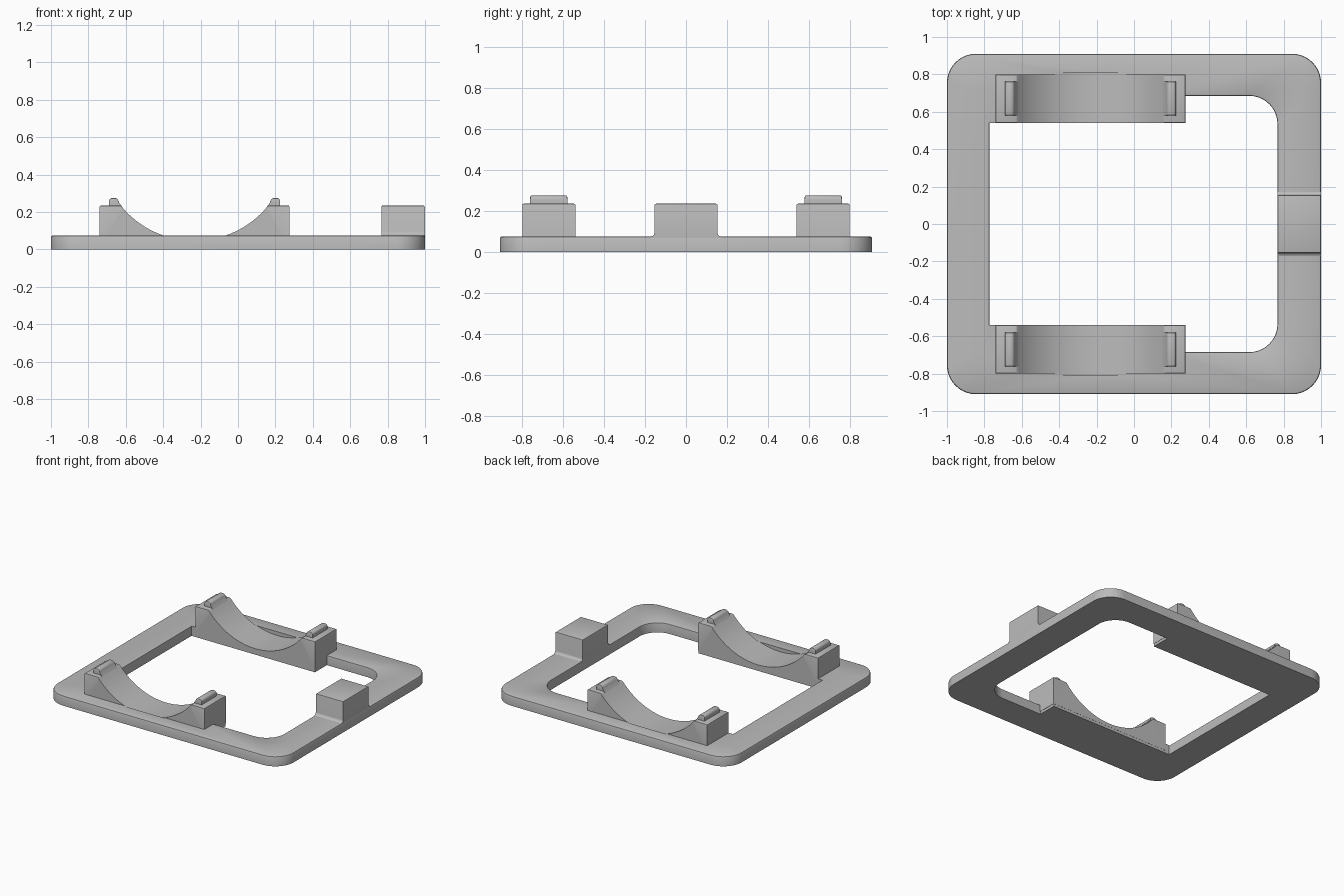
import bpy, bmesh
from math import sin, cos, pi, asin

if "Cube" in bpy.data.objects:
    bpy.data.objects.remove(bpy.data.objects["Cube"])

grey = bpy.data.materials.new("plain grey")
grey.use_nodes = True
colour = (0.5, 0.5, 0.5, 1)
grey.diffuse_color = colour
grey.node_tree.nodes["Principled BSDF"].inputs["Base Color"].default_value = colour

T = 0.075              # plate thickness
TOP = 0.235            # height of saddles and stop block
CX = -0.2325           # centre line of the saddles
AXIS, R = 0.554, 0.5076  # saddle bore height and radius


def finish(bm, name):
    bmesh.ops.recalc_face_normals(bm, faces=bm.faces)
    mesh = bpy.data.meshes.new(name)
    bm.to_mesh(mesh)
    bm.free()
    mesh.materials.append(grey)
    ob = bpy.data.objects.new(name, mesh)
    bpy.context.collection.objects.link(ob)
    return ob


def smooth(ob):
    bpy.ops.object.select_all(action='DESELECT')
    ob.select_set(True)
    bpy.context.view_layer.objects.active = ob
    bpy.ops.object.shade_smooth_by_angle(angle=pi / 6)


def prism(name, points, axis, lo, hi, bevel=None):
    """Extrude a profile (horizontal, z) along x or y; bevel edges by a rule."""
    bm = bmesh.new()
    place = (lambda a, z, d: (d, a, z)) if axis == 'x' else (lambda a, z, d: (a, d, z))
    face = bm.faces.new([bm.verts.new(place(a, z, lo)) for a, z in points])
    new = bmesh.ops.extrude_face_region(bm, geom=[face])["geom"]
    step = (hi - lo, 0, 0) if axis == 'x' else (0, hi - lo, 0)
    bmesh.ops.translate(bm, vec=step, verts=[v for v in new if isinstance(v, bmesh.types.BMVert)])
    if bevel:
        edges = [e for e in bm.edges if all(v.co.z > bevel for v in e.verts)]
        bmesh.ops.bevel(bm, geom=edges, offset=0.007, segments=2, profile=0.5, affect='EDGES')
    return finish(bm, name)


def box(name, x0, x1, y0, y1, z0, z1):
    return prism(name, [(x0, z0), (x1, z0), (x1, z1), (x0, z1)], 'y', y0, y1)


def outline(x0, x1, y, r_right, r_left, grow=0.0, n=10):
    """Rounded rectangle, counter-clockwise, optionally grown outward."""
    pts = []
    for k, (x, s, r) in enumerate([(x1, 1, r_right), (x0, 1, r_left),
                                   (x0, -1, r_left), (x1, -1, r_right)]):
        cx = x - r if x > 0 else x + r
        for i in range(n + 1):
            a = pi / 2 * (k + i / n)
            pts.append((cx + (r + grow) * cos(a), s * (y - r) + (r + grow) * sin(a)))
    return pts


def combine(target, other, operation):
    mod = target.modifiers.new(operation.lower(), 'BOOLEAN')
    mod.operation, mod.object, mod.solver = operation, other, 'EXACT'
    bpy.context.view_layer.objects.active = target
    bpy.ops.object.modifier_apply(modifier=mod.name)
    bpy.data.objects.remove(other)


# Base frame: closed ring of six outlines with rounded upper edges
outer, inner = (-1, 1, 0.91, 0.155, 0.155), (-0.772, 0.767, 0.685, 0.15, 0.01)
E = 0.01
section = [(outer, 0, 0), (outer, 0, T - E), (outer, -0.003, T - 0.003), (outer, -E, T),
           (inner, 0.008, T), (inner, 0.002, T - 0.003), (inner, 0, T - E), (inner, 0, 0)]
bm = bmesh.new()
rings = [[bm.verts.new((x, y, z)) for x, y in outline(*shape, grow)]
         for shape, grow, z in section]
for a, b in zip(rings, rings[1:] + rings[:1]):
    for i in range(len(a)):
        j = (i + 1) % len(a)
        bm.faces.new((a[i], a[j], b[j], b[i]))
frame = finish(bm, "base_frame")

# Flat pads under the saddles, then a shallow groove sunk into the plate
for s in (1, -1):
    y0, y1 = sorted((s * 0.541, s * 0.72))
    combine(frame, box("pad", -0.8, 0.273, y0, y1, 0, T), 'UNION')
for s in (1, -1):
    y0, y1 = sorted((s * 0.5, s * 0.806))
    circle = [(CX + (R + 0.001) * cos(2 * pi * i / 128), AXIS + (R + 0.001) * sin(2 * pi * i / 128))
              for i in range(128)]
    combine(frame, prism("groove_cutter", circle, 'y', y0, y1), 'DIFFERENCE')
smooth(frame)

# Saddles: blocks with a concave round seat and a retaining lip at each end
half = asin(0.395 / R)
arc = [(CX + R * sin(half * (1 - i / 20)), AXIS - R * cos(half * (1 - i / 20))) for i in range(41)]
saddle = [(-0.74, 0.02), (0.275, 0.02), (0.275, TOP)] + arc + [(-0.74, TOP)]
lip = [(0.458, 0.22), (0.458, 0.264), (0.447, 0.275), (0.42, 0.275),
       (0.408, 0.266), (0.403, 0.25), (0.385, 0.225)]
for side, s in (("back", 1), ("front", -1)):
    y0, y1 = sorted((s * 0.54, s * 0.8))
    smooth(prism(side + "_saddle", saddle, 'y', y0, y1, bevel=0.232))
    y0, y1 = sorted((s * 0.58, s * 0.762))
    for end, m in (("left", 1), ("right", -1)):
        smooth(prism(f"{side}_{end}_lip", [(CX + m * a, z) for a, z in lip], 'y', y0, y1, bevel=0.262))

# Stop block on the left rail, with small fillets at its foot
side = [(0.172, 0.05), (0.172, T), (0.163, 0.078), (0.157, 0.084), (0.154, 0.094), (0.154, TOP)]
smooth(prism("stop_block", side + [(-y, z) for y, z in reversed(side)], 'x', 0.767, 0.9985, bevel=0.23))
